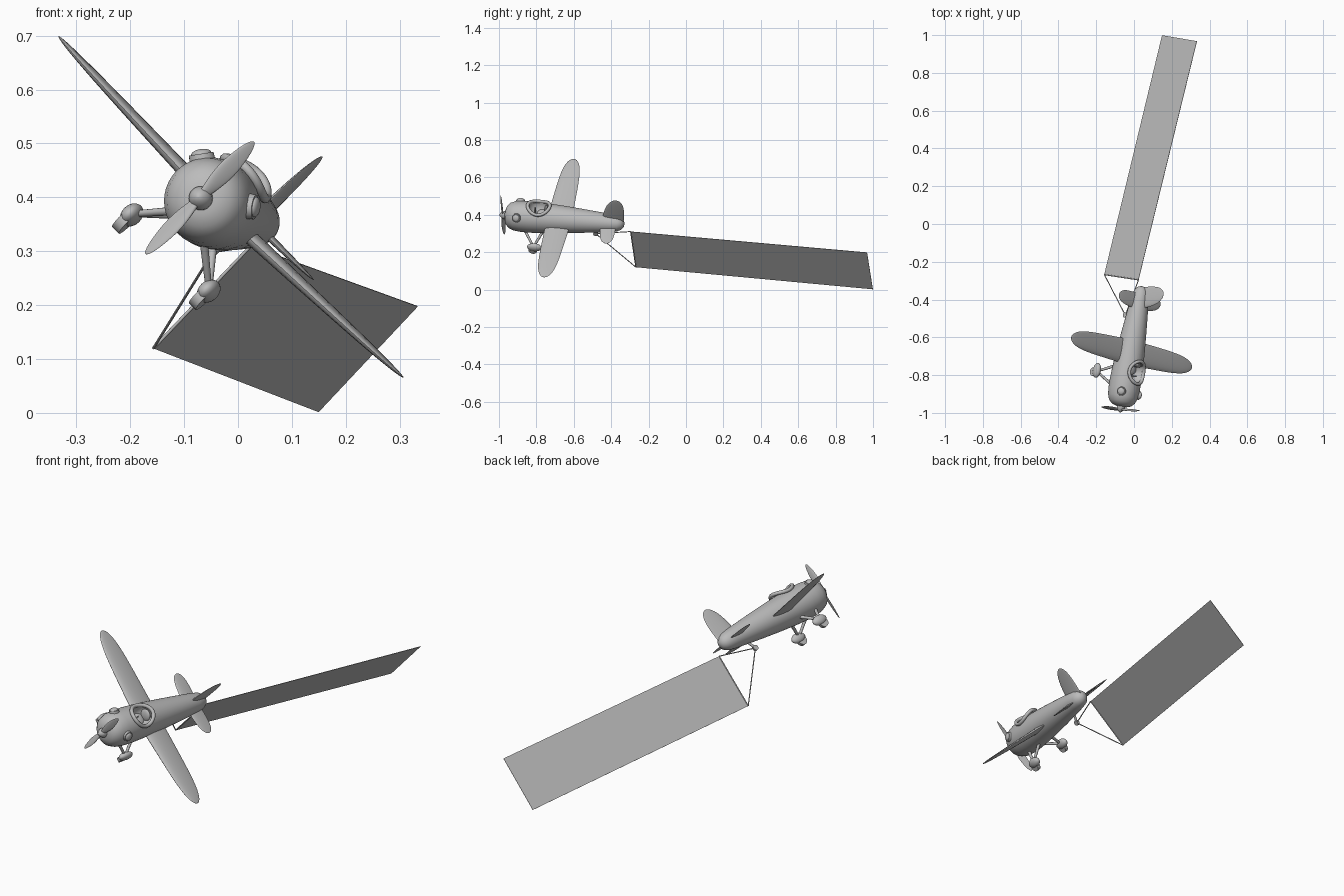
import bpy, bmesh, math
from math import sin, cos, pi, sqrt
from mathutils import Vector, Matrix

if "Cube" in bpy.data.objects:
    bpy.data.objects.remove(bpy.data.objects["Cube"])

# Single grey paint
grey = bpy.data.materials.new("plain_grey")
grey.use_nodes = True
tint = (0.5, 0.5, 0.5, 1)
grey.diffuse_color = tint
grey.node_tree.nodes["Principled BSDF"].inputs["Base Color"].default_value = tint

# Aircraft frame: x = left wing, y = towards the tail, z = up, banked in a turn
back = Vector((0.172, 0.982, -0.074)).normalized()
left = Vector((0.698, -0.181, -0.692))
left = (left - back * left.dot(back)).normalized()
up = left.cross(back)
FRAME = Matrix((left, back, up)).transposed().to_4x4()
FRAME.translation = (-0.05, -0.86, 0.39)


def finish(name, bm, frame=FRAME):
    bmesh.ops.recalc_face_normals(bm, faces=bm.faces)
    mesh = bpy.data.meshes.new(name)
    bm.to_mesh(mesh)
    bm.free()
    mesh.materials.append(grey)
    ob = bpy.data.objects.new(name, mesh)
    bpy.context.collection.objects.link(ob)
    ob.matrix_world = frame
    return ob


def loft(name, rings, frame=FRAME):
    bm = bmesh.new()
    loops = [[bm.verts.new(p) for p in ring] for ring in rings]
    for a, b in zip(loops, loops[1:]):
        for i in range(len(a)):
            j = (i + 1) % len(a)
            bm.faces.new((a[i], a[j], b[j], b[i]))
    bm.faces.new(loops[0][::-1])
    bm.faces.new(loops[-1])
    return finish(name, bm, frame)


def lathe(name, profile, n=40):
    return loft(name, [[(r * cos(2 * pi * k / n), y, r * sin(2 * pi * k / n))
                        for k in range(n)] for y, r in profile])


def ball(name, centre, radii, turn=Matrix()):
    bm = bmesh.new()
    bmesh.ops.create_uvsphere(bm, u_segments=24, v_segments=14, radius=1)
    bm.transform(Matrix.Translation(centre) @ turn @ Matrix.Diagonal((*radii, 1)))
    return finish(name, bm)


def rod(name, a, b, r, r2=None, frame=FRAME, n=12):
    a, b = Vector(a), Vector(b)
    bm = bmesh.new()
    bmesh.ops.create_cone(bm, cap_ends=True, segments=n, radius1=r,
                          radius2=r if r2 is None else r2, depth=(b - a).length)
    turn = (b - a).to_track_quat('Z', 'Y').to_matrix().to_4x4()
    bm.transform(Matrix.Translation((a + b) / 2) @ turn)
    return finish(name, bm, frame)


def blade(name, root, span, chord_dir, length, chord, thick,
          taper=0.3, power=5, sweep=0.0, lift=0.0, leaf=False):
    """Rounded aerofoil panel lofted from root to tip."""
    root, span, chord_dir = Vector(root), Vector(span), Vector(chord_dir).normalized()
    normal = span.cross(chord_dir)
    rings, steps, n = [], 18, 20
    for s in range(steps + 1):
        f = 0.999 * sin(s / steps * pi / 2)
        c = chord * (1 - taper * f) * sqrt(1 - f ** power)
        if leaf:
            c *= 0.3 + 0.7 * sin(min(1, f * 1.6) * pi / 2)
        t = thick * (1 - 0.55 * f) * sqrt(1 - f ** power)
        mid = root + span * (f * length) + chord_dir * (sweep * f) + normal * (lift * f)
        ring = []
        for k in range(n):
            a = 2 * pi * k / n
            ring.append(mid - chord_dir * (c / 2 * cos(a))
                        + normal * (t / 2 * sin(a) * (0.8 + 0.3 * cos(a))))
        rings.append(ring)
    return loft(name, rings)


def tube(name, points, r):
    """Closed smooth tube through a loop of points."""
    n, m, rings = len(points), 10, []
    pts = [Vector(p) for p in points]
    mid = sum(pts, Vector()) / n
    for i, p in enumerate(pts + pts[:1]):
        along = (pts[(i + 1) % n] - pts[(i - 1) % n]).normalized()
        out = (p - mid) - along * (p - mid).dot(along)
        out.normalize()
        side = along.cross(out)
        rings.append([p + (out * cos(2 * pi * k / m) + side * sin(2 * pi * k / m)) * r
                      for k in range(m)])
    return loft(name, rings)


# Fuselage with scooped cockpit
fuselage = lathe("fuselage", [(-.108, .012), (-.107, .03), (-.099, .052), (-.082, .069),
                              (-.055, .079), (-.02, .083), (.03, .084), (.1, .081),
                              (.2, .074), (.3, .065), (.4, .055), (.47, .047),
                              (.505, .041), (.525, .031), (.536, .018), (.54, .004)])
scoop = ball("cockpit_cutter", (0, .08, .085), (.048, .055, .06))
scoop.hide_render = True
cut = fuselage.modifiers.new("cockpit", 'BOOLEAN')
cut.object, cut.operation, cut.solver = scoop, 'DIFFERENCE', 'EXACT'
bpy.context.view_layer.objects.active = fuselage
bpy.ops.object.modifier_apply(modifier="cockpit")
bpy.data.objects.remove(scoop)

# Cockpit rim, headrest, seat and stick
rim = []
for k in range(40):
    a = 2 * pi * k / 40
    x = .053 * cos(a)
    rim.append((x, .08 + .06 * sin(a), sqrt(.082 ** 2 - x * x) + .008))
tube("cockpit_rim", rim, .009)
ball("seat_back", (0, .118, .06), (.028, .01, .03))
ball("seat_cushion", (0, .095, .035), (.028, .028, .01))
rod("control_stick", (0, .055, .02), (0, .06, .075), .004)

# Propeller
lathe("spinner", [(-.1, .022), (-.115, .022), (-.127, .017), (-.136, .009), (-.14, .001)], 24)
for side, word in ((1, "upper"), (-1, "lower")):
    blade(word + "_propeller_blade", (0, -.122, 0), (0, 0, side), (side, .45, 0), .145, .042,
          .012, taper=.15, power=3, leaf=True)

# Wings, tailplane, landing gear and engine bumps on both sides
for side, word in ((1, "left"), (-1, "right")):
    blade(word + "_wing", (0, .184, -.008), (side, 0, 0), (0, 1, 0), .457, .135, .034,
          taper=.25, power=7, lift=.016 * side)
    blade(word + "_tailplane", (0, .455, 0), (side, 0, 0), (0, 1, 0), .157, .085, .018,
          taper=.1, power=5, sweep=.012)
    hub = Vector((side * .102, .055, -.13))
    ball(word + "_wheel_fairing", hub + Vector((0, .005, .006)), (.018, .04, .024))
    rod(word + "_wheel", hub + Vector((-.009, -.004, -.012)),
        hub + Vector((.009, -.004, -.012)), .023, n=24)
    for y in (0, .1):
        rod(word + "_gear_strut", (side * .04, y, -.06), hub + Vector((0, 0, .008)), .008, .006)
    out = Vector((side * .79, -.1, .6)).normalized()
    spot = Vector((0, -.025, 0))
    rod(word + "_engine_bump", spot + out * .07, spot + out * .09, .025, .023, n=24)
    turn = out.to_track_quat('Z', 'Y').to_matrix().to_4x4()
    ball(word + "_bump_cap", spot + out * .09, (.019, .019, .009), turn)

# Fin
blade("tail_fin", (0, .475, .0), (0, 0, 1), (0, 1, 0), .172, .12, .022,
      taper=.15, power=4, sweep=.03)

# Tail wheel
hook = Vector((0, .378, -.088))
rod("tail_wheel_strut", (0, .4, -.045), hook, .006)
rod("tail_wheel", hook - Vector((.006, 0, 0)), hook + Vector((.006, 0, 0)), .013, n=20)

# Towed banner: thin sheet, leading pole and two tow lines
low_front, high_front = Vector((-.157, -.268, .12)), Vector((.024, -.296, .31))
low_back, high_back = Vector((.149, .999, .002)), Vector((.333, .968, .198))
sheet = [low_front, high_front, high_back, low_back]
thick = (high_front - low_front).cross(low_back - low_front).normalized() * .001
world = Matrix()
loft("banner", [[p - thick for p in sheet], [p + thick for p in sheet]], world)
rod("banner_pole", low_front, high_front, .003, frame=world)
tow = FRAME @ hook
for corner, word in ((low_front, "lower"), (high_front, "upper")):
    rod(word + "_tow_line", tow, corner, .0025, frame=world, n=8)

# Smooth shading with crisp edges
bpy.ops.object.select_all(action='DESELECT')
for ob in bpy.context.scene.objects:
    if ob.type == 'MESH':
        ob.select_set(True)
        bpy.context.view_layer.objects.active = ob
bpy.ops.object.shade_smooth_by_angle(angle=math.radians(40))
